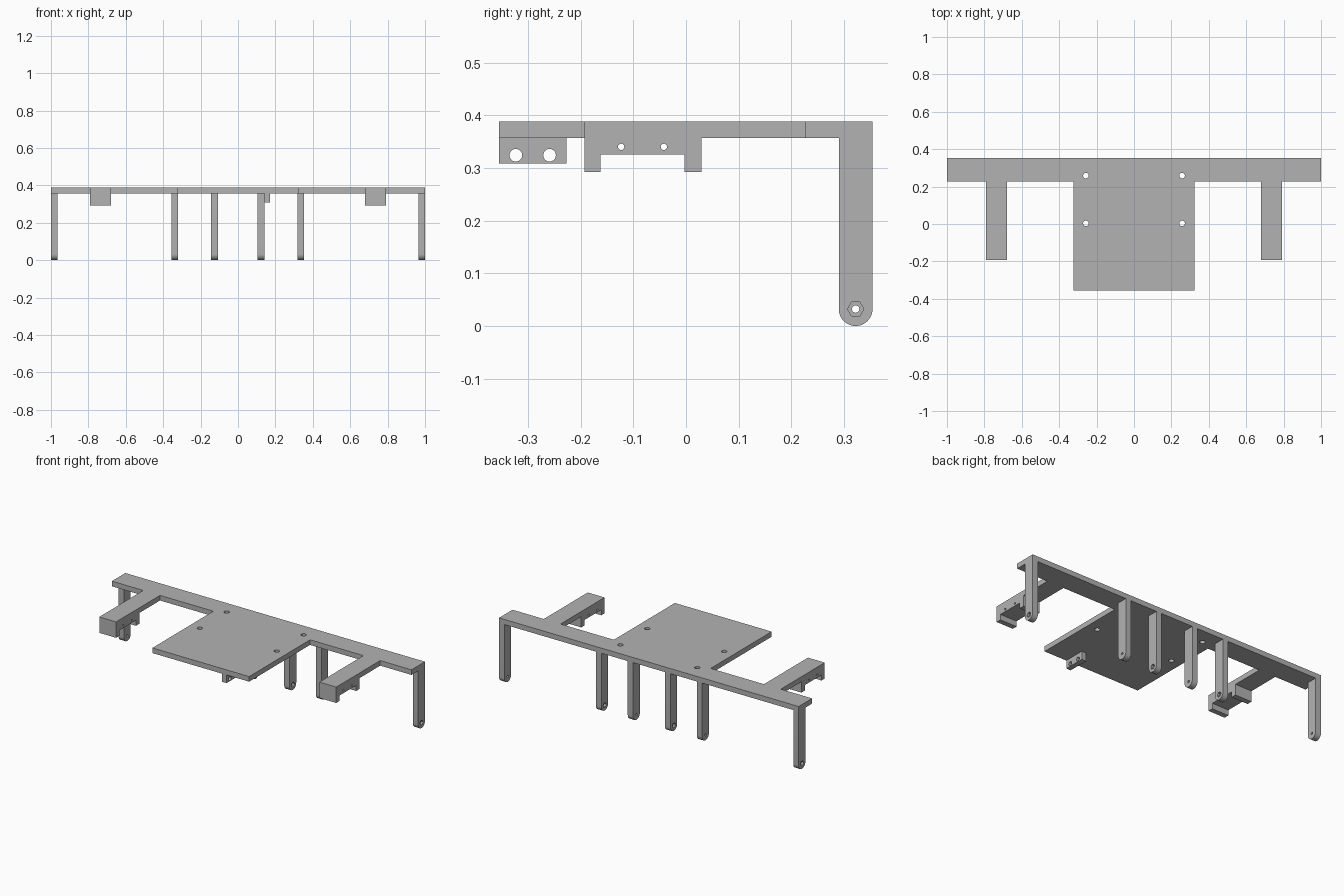
import bpy, bmesh, math
from mathutils import Matrix, Vector

if "Cube" in bpy.data.objects:
    bpy.data.objects.remove(bpy.data.objects["Cube"])

grey = bpy.data.materials.new("plain grey")
grey.diffuse_color = (0.45, 0.45, 0.45, 1)
grey.use_nodes = True
grey.node_tree.nodes["Principled BSDF"].inputs["Base Color"].default_value = grey.diffuse_color

DECK_LOW, DECK_TOP = 0.357, 0.388


def extrude(name, outline, axis, lo, hi):
    """Extrude a 2D outline along x (outline is y,z) or z (outline is x,y)."""
    place = (lambda a, b: (lo, a, b)) if axis == "x" else (lambda a, b: (a, b, lo))
    step = Vector((hi - lo, 0, 0)) if axis == "x" else Vector((0, 0, hi - lo))
    bm = bmesh.new()
    face = bm.faces.new([bm.verts.new(place(a, b)) for a, b in outline])
    ext = bmesh.ops.extrude_face_region(bm, geom=[face])
    bmesh.ops.translate(bm, vec=step,
                        verts=[g for g in ext["geom"] if isinstance(g, bmesh.types.BMVert)])
    bmesh.ops.recalc_face_normals(bm, faces=bm.faces)
    mesh = bpy.data.meshes.new(name)
    bm.to_mesh(mesh)
    bm.free()
    mesh.materials.append(grey)
    obj = bpy.data.objects.new(name, mesh)
    bpy.context.collection.objects.link(obj)
    return obj


def ring(a, b, r, n):
    return [(a + r * math.cos(2 * math.pi * i / n), b + r * math.sin(2 * math.pi * i / n))
            for i in range(n)]


def finish(obj, cutters=()):
    """Cut the holes, then smooth the round walls."""
    bpy.context.view_layer.objects.active = obj
    for cutter in cutters:
        mod = obj.modifiers.new("hole", "BOOLEAN")
        mod.operation, mod.solver, mod.object = "DIFFERENCE", "EXACT", cutter
        bpy.ops.object.modifier_apply(modifier=mod.name)
        bpy.data.objects.remove(cutter)
    bpy.ops.object.select_all(action="DESELECT")
    obj.select_set(True)
    bpy.ops.object.shade_smooth_by_angle(angle=math.radians(30))


# Deck: long rear bar with the central mounting plate
deck = extrude("deck", [(-1, 0.354), (-1, 0.226), (-0.323, 0.226), (-0.323, -0.355),
                        (0.323, -0.355), (0.323, 0.226), (1, 0.226), (1, 0.354)],
               "z", DECK_LOW, DECK_TOP)
finish(deck, [extrude("cutter", ring(x, y, 0.015, 24), "z", 0.3, 0.45)
              for x in (-0.257, 0.257) for y in (0.003, 0.259)])

# Side arms: forward beams with a notched holder underneath
arm_outline = [(-0.193, DECK_TOP), (-0.193, 0.292), (-0.162, 0.292), (-0.162, 0.325),
               (-0.003, 0.325), (-0.003, 0.292), (0.029, 0.292), (0.029, DECK_LOW),
               (0.226, DECK_LOW), (0.226, DECK_TOP)]
for side, lo in (("left", -0.791), ("right", 0.679)):
    arm = extrude(side + "_arm", arm_outline, "x", lo, lo + 0.112)
    finish(arm, [extrude("cutter", ring(y, 0.34, 0.006, 16), "x", lo - 0.05, lo + 0.16)
                 for y in (-0.123, -0.042)])

# Legs: rounded foot, pivot hole, and a hexagonal nut recess on one face
LEG_Y, LEG_R, LEG_W = 0.322, 0.032, 0.036
leg_outline = [(LEG_Y + LEG_R, DECK_LOW), (LEG_Y - LEG_R, DECK_LOW)]
leg_outline += [(LEG_Y + LEG_R * math.cos(a), LEG_R + LEG_R * math.sin(a))
                for a in (math.pi + math.pi * i / 20 for i in range(21))]
legs = ((-0.982, -1), (-0.338, 1), (-0.126, -1), (0.123, 1), (0.335, -1), (0.982, 1))
for i, (x, nut_side) in enumerate(legs):
    leg = extrude(f"leg_{i + 1}", leg_outline, "x", x - LEG_W / 2, x + LEG_W / 2)
    hole = extrude("cutter", ring(LEG_Y, LEG_R, 0.007, 16), "x", x - 0.05, x + 0.05)
    ends = sorted((x + nut_side * 0.004, x + nut_side * 0.05))
    nut = extrude("cutter", ring(LEG_Y, LEG_R, 0.0155, 6), "x", *ends)
    finish(leg, [hole, nut])

# Small two-hole tab under the front of the plate
tab = extrude("cable_tab", [(-0.355, DECK_LOW), (-0.355, 0.308),
                            (-0.227, 0.308), (-0.227, DECK_LOW)], "x", 0.142, 0.172)
finish(tab, [extrude("cutter", ring(y, 0.324, 0.012, 24), "x", 0.1, 0.22)
             for y in (-0.323, -0.259)])
